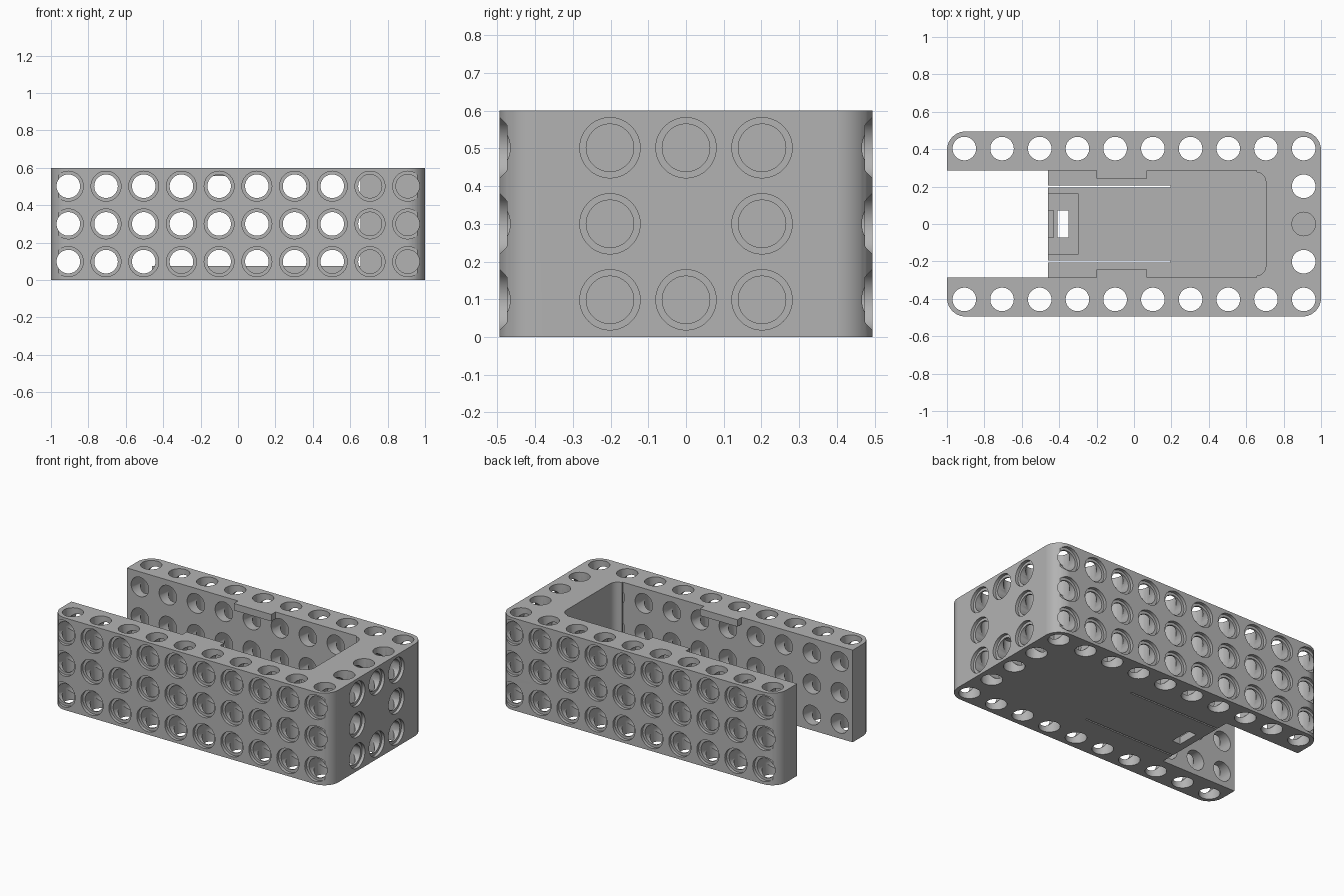
import bpy, bmesh, math
from mathutils import Matrix, Vector

cube = bpy.data.objects.get("Cube")
if cube:
    bpy.data.objects.remove(cube, do_unlink=True)

PITCH = 0.2016
W, H, R = 0.495, 0.6, 0.1        # half width, height, corner radius
CAV, FLOOR = 0.286, 0.075        # cavity half width, floor thickness
MOUTH = -0.46                    # where the floor begins

grey = bpy.data.materials.new("light grey")
grey.use_nodes = True
grey.diffuse_color = (0.45, 0.45, 0.45, 1)
grey.node_tree.nodes["Principled BSDF"].inputs["Base Color"].default_value = (0.45, 0.45, 0.45, 1)


def add(name, bm):
    bmesh.ops.recalc_face_normals(bm, faces=bm.faces)
    mesh = bpy.data.meshes.new(name)
    bm.to_mesh(mesh)
    bm.free()
    mesh.materials.append(grey)
    ob = bpy.data.objects.new(name, mesh)
    bpy.context.collection.objects.link(ob)
    return ob


def prism(bm, outline, z0, z1):
    face = bm.faces.new([bm.verts.new((x, y, z0)) for x, y in outline])
    out = bmesh.ops.extrude_face_region(bm, geom=[face])["geom"]
    top = [v for v in out if isinstance(v, bmesh.types.BMVert)]
    bmesh.ops.translate(bm, verts=top, vec=(0, 0, z1 - z0))


def box(bm, x0, x1, y0, y1, z0, z1):
    prism(bm, [(x0, y0), (x1, y0), (x1, y1), (x0, y1)], z0, z1)


def arc(cx, cy, rx, ry, start, steps=10):
    return [(cx + rx * math.cos(math.radians(start + 90 * i / steps)),
             cy + ry * math.sin(math.radians(start + 90 * i / steps))) for i in range(steps + 1)]


def pin_hole(bm, pos, inward, depth, lip=True, sides=40):
    """Stepped plug: wide shallow lip, narrower bore, running inward from the face."""
    rings = [(0.08, -0.03), (0.08, 0.02), (0.063, 0.02)] if lip else [(0.063, -0.03)]
    rings.append((0.063, depth))
    turn = Matrix.Translation(pos) @ Vector(inward).to_track_quat('Z', 'Y').to_matrix().to_4x4()
    loops = []
    for r, d in rings:
        angles = [2 * math.pi * i / sides for i in range(sides)]
        loops.append([bm.verts.new(turn @ Vector((r * math.cos(a), r * math.sin(a), d))) for a in angles])
    for a, b in zip(loops, loops[1:]):
        for i in range(sides):
            j = (i + 1) % sides
            bm.faces.new((a[i], a[j], b[j], b[i]))
    bm.faces.new(loops[0])
    bm.faces.new(loops[-1])


def boolean(target, bm, op='DIFFERENCE'):
    tool = add("cutter", bm)
    tool.hide_render = True
    mod = target.modifiers.new("cut", 'BOOLEAN')
    mod.operation, mod.solver, mod.object = op, 'EXACT', tool
    bpy.context.view_layer.objects.active = target
    bpy.ops.object.modifier_apply(modifier=mod.name)
    bpy.data.objects.remove(tool, do_unlink=True)


# Block with rounded upright corners
bm = bmesh.new()
outline = []
for sx, sy, start in ((1, 1, 0), (-1, 1, 90), (-1, -1, 180), (1, -1, 270)):
    outline += arc(sx * (1 - R), sy * (W - R), R, R, start)
prism(bm, outline, 0, H)
frame = add("pin_hole_frame", bm)

# Cavity with stepped, rounded inner corners
bm = bmesh.new()
upper = [(0.655, CAV)] + arc(0.655, 0.222, 0.05, 0.055, 0)[::-1]
lower = [(x, -y) for x, y in reversed(upper)]
prism(bm, [(-1.1, CAV)] + upper + lower + [(-1.1, -CAV)], FLOOR, H + 0.1)
boolean(frame, bm)

# Open mouth where there is no floor
bm = bmesh.new()
box(bm, -1.1, MOUTH, -CAV, CAV, -0.1, 0.3)
boolean(frame, bm)

# Retaining clips under the rim
bm = bmesh.new()
for s in (-1, 1):
    y0, y1 = sorted((s * 0.243, s * 0.288))
    box(bm, -0.2, 0.07, y0, y1, 0.555, H)
boolean(frame, bm, 'UNION')

# Floor: spring slots, latch recess and its window
bm = bmesh.new()
for s in (-1, 1):
    box(bm, MOUTH - 0.05, 0.195, s * 0.201 - 0.005, s * 0.201 + 0.005, -0.1, 0.2)
box(bm, MOUTH - 0.05, -0.3, -0.163, 0.163, 0.05, 0.2)
boolean(frame, bm)
bm = bmesh.new()
box(bm, -0.41, -0.35, -0.072, 0.072, -0.1, 0.2)
box(bm, MOUTH - 0.05, -0.43, -0.072, 0.072, 0.04, 0.2)
boolean(frame, bm)

# Side holes, front and back
levels = [0.3 + PITCH * k for k in (-1, 0, 1)]
columns = [PITCH * (i - 4.5) for i in range(10)]
bm = bmesh.new()
for s in (-1, 1):
    for x in columns:
        for z in levels:
            pin_hole(bm, (x, s * W, z), (0, -s, 0), 0.21)
boolean(frame, bm)

# End holes, a ring of eight
bm = bmesh.new()
for k in (-1, 0, 1):
    for z in levels:
        if k or z != levels[1]:
            pin_hole(bm, (1, k * PITCH, z), (-1, 0, 0), 0.2)
boolean(frame, bm)

# Upright holes through the walls, blind ones at the middle of the end
bm = bmesh.new()
for s in (-1, 1):
    for x in columns:
        pin_hole(bm, (x, s * 2 * PITCH, H), (0, 0, -1), H + 0.03, lip=False)
    pin_hole(bm, (columns[-1], s * PITCH, H), (0, 0, -1), H + 0.03, lip=False)
pin_hole(bm, (columns[-1], 0, H), (0, 0, -1), 0.2, lip=False)
pin_hole(bm, (columns[-1], 0, 0), (0, 0, 1), 0.2, lip=False)
boolean(frame, bm)

# Smooth bores and corners, crisp edges
for ob in bpy.context.selected_objects:
    ob.select_set(False)
frame.select_set(True)
bpy.context.view_layer.objects.active = frame
bpy.ops.object.shade_smooth_by_angle(angle=math.radians(30))
weighted = frame.modifiers.new("even_shading", 'WEIGHTED_NORMAL')
weighted.keep_sharp = True
